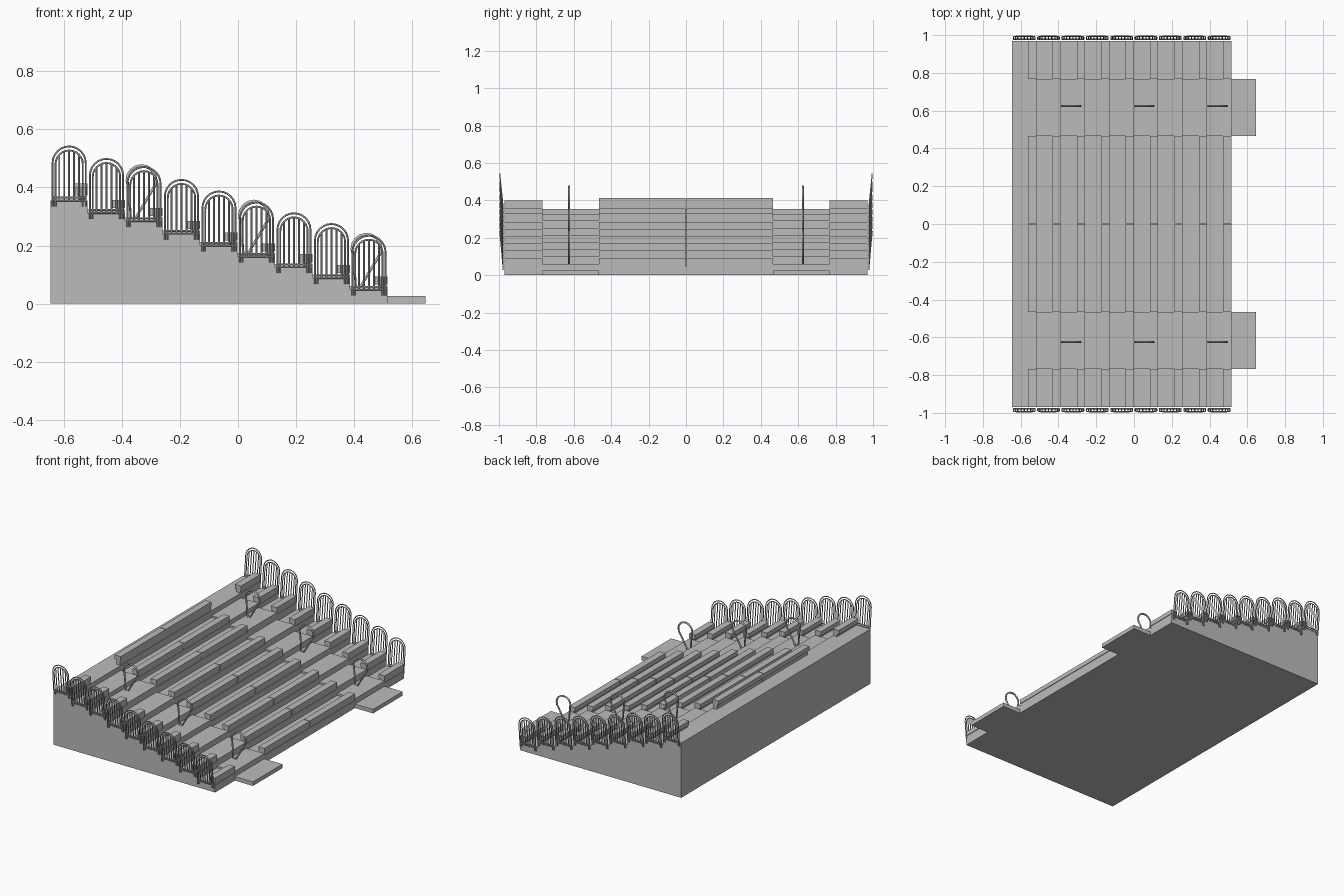
import bpy
import bmesh
from math import sin, cos, pi

cube = bpy.data.objects.get("Cube")
if cube:
    bpy.data.objects.remove(cube)


def material(name, value):
    m = bpy.data.materials.new(name)
    m.use_nodes = True
    m.diffuse_color = (value, value, value, 1)
    m.node_tree.nodes["Principled BSDF"].inputs["Base Color"].default_value = m.diffuse_color
    return m


GREY = material("concrete grey", 0.5)
ROWS = 9
PITCH = 0.129
BACK, FRONT, SIDE = -0.645, 0.515, 0.97
AISLE_IN, AISLE_OUT = 0.465, 0.768
TREADS = [0.355, 0.312, 0.284, 0.24, 0.2, 0.162, 0.125, 0.088, 0.048]


def finish(name, bm):
    bmesh.ops.recalc_face_normals(bm, faces=bm.faces)
    mesh = bpy.data.meshes.new(name)
    bm.to_mesh(mesh)
    bm.free()
    mesh.materials.append(GREY)
    obj = bpy.data.objects.new(name, mesh)
    bpy.context.collection.objects.link(obj)
    return obj


def add_box(bm, x0, x1, y0, y1, z0, z1):
    verts = bmesh.ops.create_cube(bm, size=1)["verts"]
    for v in verts:
        v.co = (x1 if v.co.x > 0 else x0,
                y1 if v.co.y > 0 else y0,
                z1 if v.co.z > 0 else z0)


def tubes(name, paths, radius):
    """Bevelled polylines; each path is (points, closed)."""
    cu = bpy.data.curves.new(name, "CURVE")
    cu.dimensions = "3D"
    cu.bevel_depth = radius
    cu.bevel_resolution = 1
    cu.use_fill_caps = True
    for pts, closed in paths:
        s = cu.splines.new("POLY")
        s.points.add(len(pts) - 1)
        for p, co in zip(s.points, pts):
            p.co = (*co, 1)
        s.use_cyclic_u = closed
    cu.materials.append(GREY)
    obj = bpy.data.objects.new(name, cu)
    bpy.context.collection.objects.link(obj)
    return obj


def edges(i):
    """Back and front x of a row."""
    front = FRONT - (ROWS - 1 - i) * PITCH
    return (BACK if i == 0 else front - PITCH), front


# Stepped solid stand: staircase profile extruded across the width
profile = [(FRONT, 0), (BACK, 0)]
for i, z in enumerate(TREADS):
    x0, x1 = edges(i)
    profile += [(x0, z), (x1, z)]
bm = bmesh.new()
face = bm.faces.new([bm.verts.new((x, -SIDE, z)) for x, z in profile])
ext = bmesh.ops.extrude_face_region(bm, geom=[face])["geom"]
bmesh.ops.translate(bm, vec=(0, 2 * SIDE, 0),
                    verts=[g for g in ext if isinstance(g, bmesh.types.BMVert)])
finish("stepped_stand", bm)

# Benches: a seat slab on a narrower support, in four runs per row
runs = [(-SIDE, -AISLE_OUT), (-AISLE_IN, -0.002), (0.002, AISLE_IN), (AISLE_OUT, SIDE)]
for i, z in enumerate(TREADS):
    bm = bmesh.new()
    x1 = edges(i)[1]
    for y0, y1 in runs:
        top = z + (0.058 if i == 0 and abs(y0 + y1) < 1 else 0.045)
        add_box(bm, x1 - 0.043, x1, y0, y1, top - 0.028, top)
        add_box(bm, x1 - 0.03, x1 - 0.004, y0, y1, z - 0.002, top - 0.028)
    finish(f"bench_row_{i + 1}", bm)

# Aisle steps and the landing pads in front of them
for side, label in ((-1, "right"), (1, "left")):
    y0, y1 = sorted((side * AISLE_IN, side * AISLE_OUT))
    bm = bmesh.new()
    for i, z in enumerate(TREADS[1:], 1):
        x0, x1 = edges(i)
        add_box(bm, x0, x1, y0, y1, z - 0.005, z + 0.012)
    finish(f"{label}_aisle_steps", bm)
    bm = bmesh.new()
    add_box(bm, FRONT, FRONT + 0.13, y0, y1, 0, 0.026)
    finish(f"{label}_landing_pad", bm)

    # Teardrop handrails standing in the aisle
    loops = []
    for i in (2, 5, 8):
        x = edges(i)[0] + 0.056
        z = TREADS[i] + 0.008
        arc = [(x + 0.05 * cos(a), side * 0.625, z + 0.133 + 0.05 * sin(a))
               for a in [pi * (k / 8 - 0.12) for k in range(11)]]
        loops.append((arc + [(x - 0.036, side * 0.625, z), (x - 0.022, side * 0.625, z)], True))
    tubes(f"{label}_aisle_handrails", loops, 0.0055)

    # Outward-leaning arched guards along the end of every row
    for i, z in enumerate(TREADS):
        x0, x1 = edges(i)
        mid = (x0 + x1) / 2

        def at(x, h):
            return (mid + x, side * (0.977 + 0.1 * max(h, 0)), z + h)

        def arch(r, top, foot):
            bend = [at(r * cos(pi * k / 12), top - r + r * sin(pi * k / 12)) for k in range(13)]
            return [at(r, foot)] + bend + [at(-r, foot)]

        def arch_height(x, r, top):
            return top - r + (r * r - x * x) ** 0.5

        paths = [(arch(0.057, 0.186, -0.02), False), (arch(0.047, 0.172, -0.02), False)]
        for k in range(5):
            x = -0.034 + 0.017 * k
            paths.append(([at(x, 0), at(x, arch_height(x, 0.047, 0.172))], False))
        for h in (0.0, 0.01):
            paths.append(([at(-0.057, h), at(0.057, h)], False))
        tubes(f"{label}_end_guard_{i + 1}", paths, 0.0032)
